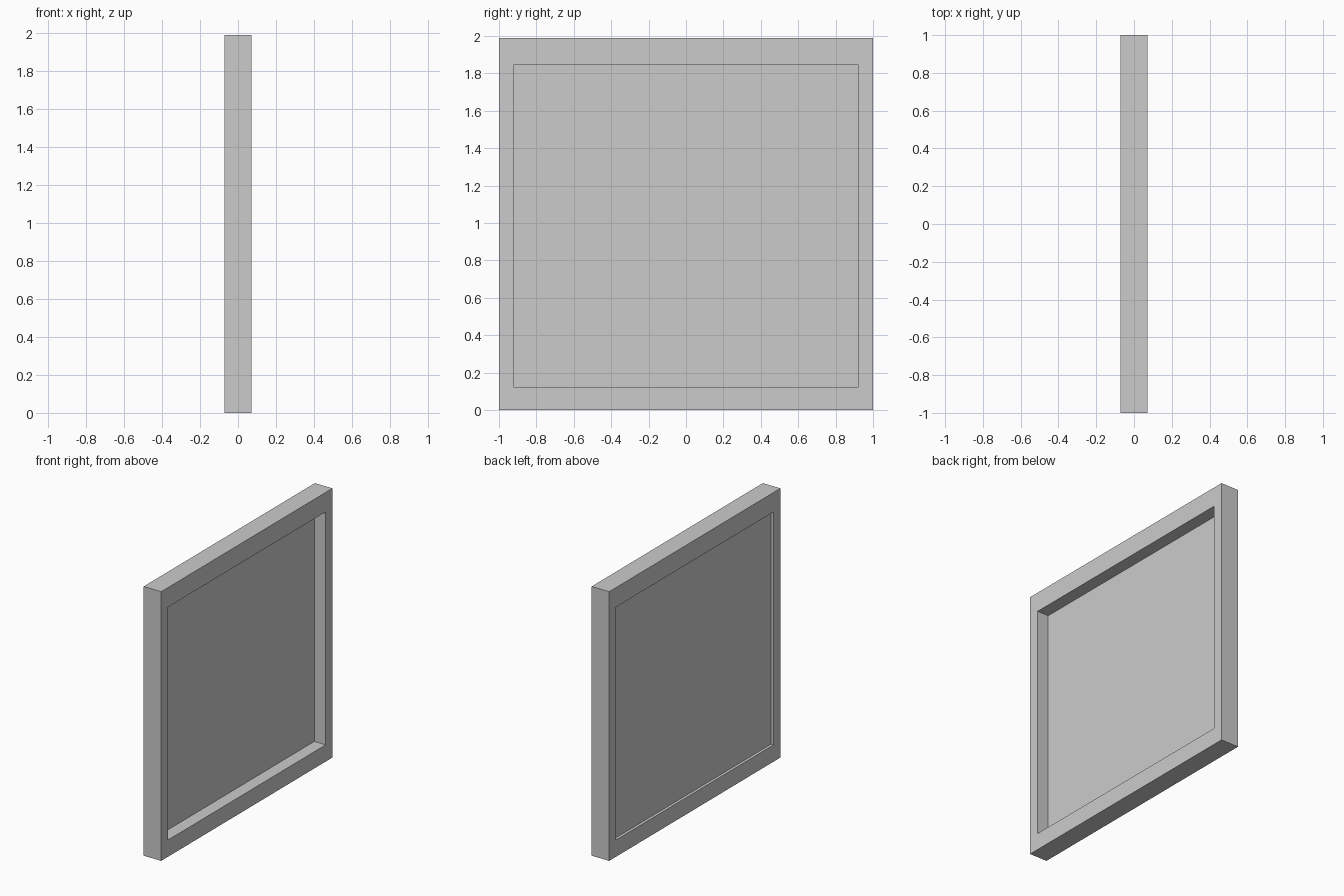
import bpy, bmesh

if "Cube" in bpy.data.objects:
    bpy.data.objects.remove(bpy.data.objects["Cube"])

HALF_T = 0.072                      # half thickness of the frame in x
OUTER = (-1.0, 1.0, 0.0, 1.99)      # y0, y1, z0, z1
INNER = (-0.921, 0.921, 0.124, 1.846)


def ring(bm, rect, x):
    y0, y1, z0, z1 = rect
    return [bm.verts.new((x, y, z)) for y, z in ((y0, z0), (y1, z0), (y1, z1), (y0, z1))]


def add_object(name, bm):
    bmesh.ops.recalc_face_normals(bm, faces=bm.faces)
    mesh = bpy.data.meshes.new(name)
    bm.to_mesh(mesh)
    bm.free()
    bpy.context.collection.objects.link(bpy.data.objects.new(name, mesh))


# Outer frame: rectangular cross-section swept around the opening
bm = bmesh.new()
rings = [ring(bm, r, x) for r, x in ((OUTER, HALF_T), (INNER, HALF_T),
                                     (INNER, -HALF_T), (OUTER, -HALF_T))]
for i in range(4):
    a, b = rings[i], rings[(i + 1) % 4]
    for j in range(4):
        k = (j + 1) % 4
        bm.faces.new((a[j], a[k], b[k], b[j]))
add_object("frame", bm)

# Recessed panel, set closer to the -x side
bm = bmesh.new()
a, b = ring(bm, INNER, -0.021), ring(bm, INNER, -0.051)
bm.faces.new(a)
bm.faces.new(b)
for j in range(4):
    k = (j + 1) % 4
    bm.faces.new((a[j], a[k], b[k], b[j]))
add_object("panel", bm)
